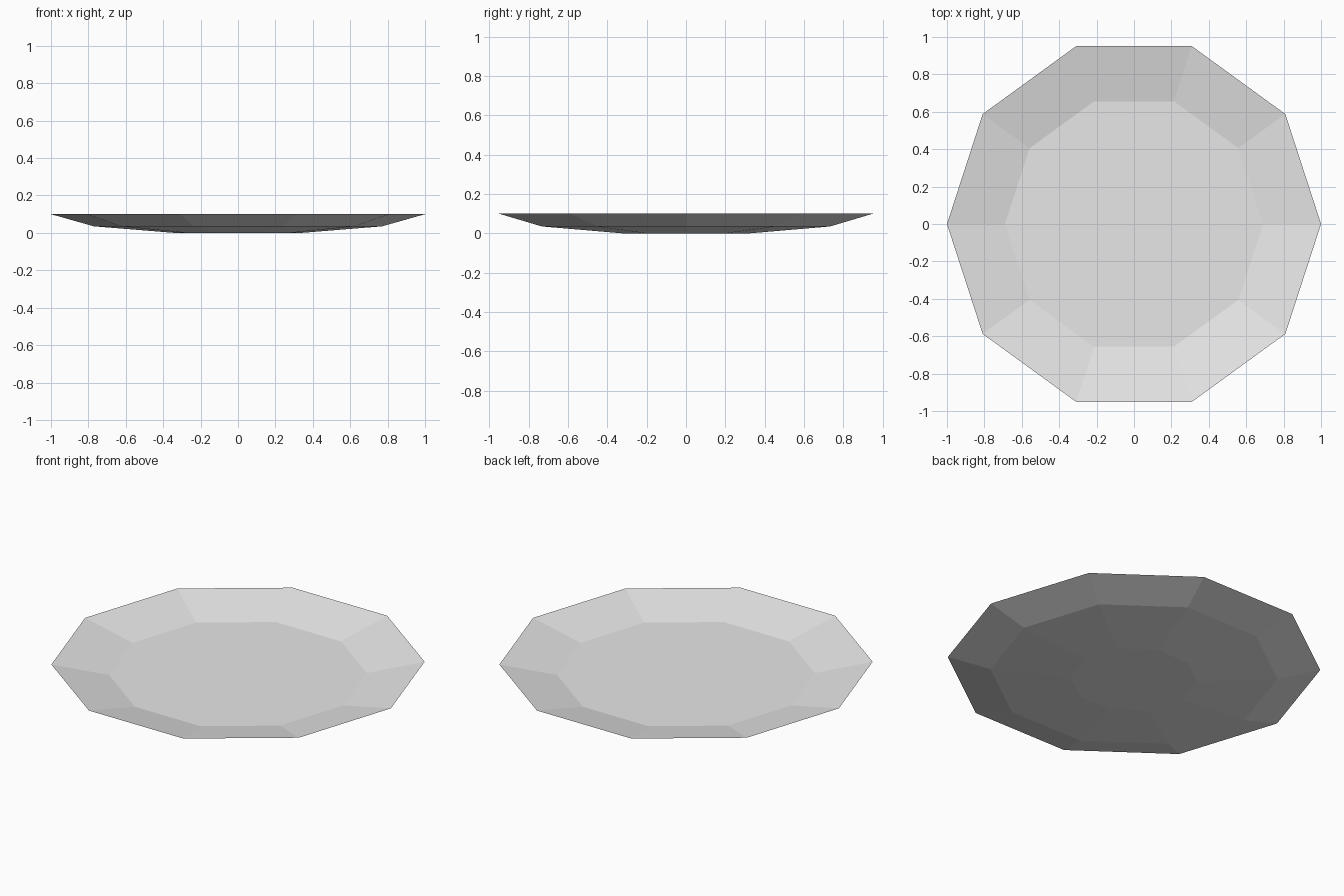
import bpy
import bmesh
from math import cos, sin, tau

cube = bpy.data.objects.get("Cube")
if cube:
    bpy.data.objects.remove(cube, do_unlink=True)

SIDES = 10
# Closed profile (radius, height): inner floor, sharp rim, outer wall, foot
PROFILE = [(0.69, 0.035), (1.0, 0.1), (0.77, 0.035), (0.34, 0.0)]

# One plain ceramic colour
ceramic = bpy.data.materials.new("light_grey_ceramic")
ceramic.use_nodes = True
colour = (0.8, 0.8, 0.8, 1)
ceramic.diffuse_color = colour
ceramic.node_tree.nodes["Principled BSDF"].inputs["Base Color"].default_value = colour

# Plate: rings bridged from the floor, over the rim, down to the foot
bm = bmesh.new()
rings = [[bm.verts.new((r * cos(tau * i / SIDES), r * sin(tau * i / SIDES), z))
          for i in range(SIDES)] for r, z in PROFILE]
for a, b in zip(rings, rings[1:]):
    for i in range(SIDES):
        j = (i + 1) % SIDES
        bm.faces.new((a[i], b[i], b[j], a[j]))
bm.faces.new(rings[0])
bm.faces.new(reversed(rings[-1]))
bmesh.ops.recalc_face_normals(bm, faces=bm.faces)

mesh = bpy.data.meshes.new("plate")
bm.to_mesh(mesh)
bm.free()
mesh.materials.append(ceramic)
plate = bpy.data.objects.new("plate", mesh)
bpy.context.collection.objects.link(plate)
